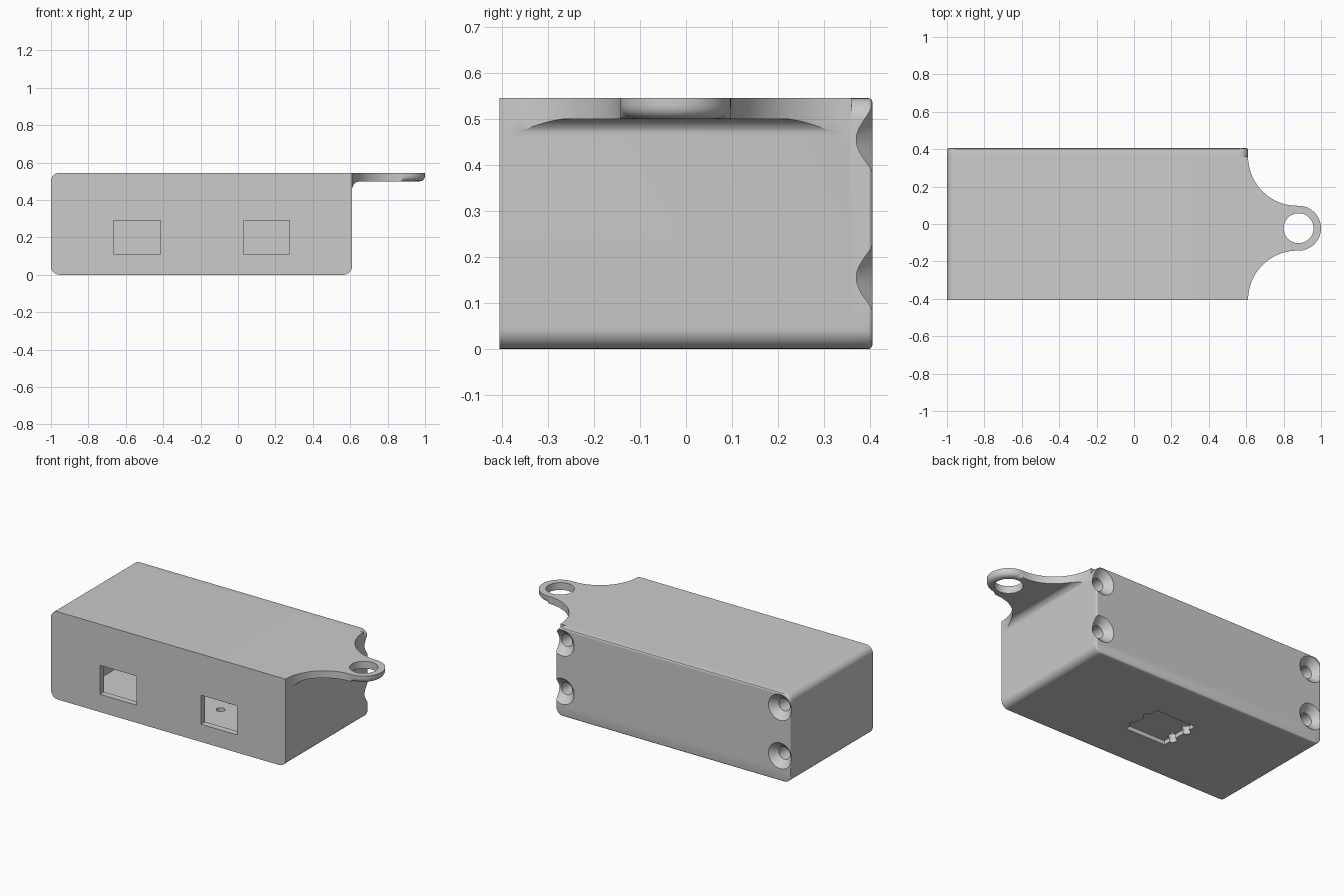
import bpy, bmesh, math
from mathutils import Matrix, Vector

cube = bpy.data.objects.get("Cube")
if cube:
    bpy.data.objects.remove(cube, do_unlink=True)

grey = bpy.data.materials.new("light grey plastic")
grey.use_nodes = True
COLOR = (0.6, 0.6, 0.6, 1)
grey.diffuse_color = COLOR
grey.node_tree.nodes["Principled BSDF"].inputs["Base Color"].default_value = COLOR

LEFT, RIGHT, HALF_Y, SEAM, TOP = -1.0, 0.61, 0.405, 0.36, 0.545
EDGE = 0.045
MID_Y = (SEAM - HALF_Y) / 2
RING_X, RING_R, HOLE_R = 0.88, 0.12, 0.08


def finish(bm, name):
    bmesh.ops.recalc_face_normals(bm, faces=bm.faces)
    mesh = bpy.data.meshes.new(name)
    bm.to_mesh(mesh)
    bm.free()
    mesh.materials.append(grey)
    ob = bpy.data.objects.new(name, mesh)
    bpy.context.collection.objects.link(ob)
    return ob


def prism(name, points, direction):
    """Extrude a closed 3D outline along a vector."""
    bm = bmesh.new()
    face = bm.faces.new([bm.verts.new(p) for p in points])
    ext = bmesh.ops.extrude_face_region(bm, geom=[face])
    moved = [g for g in ext["geom"] if isinstance(g, bmesh.types.BMVert)]
    bmesh.ops.translate(bm, verts=moved, vec=direction)
    return finish(bm, name)


def box(name, x0, x1, y0, y1, z0, z1):
    return prism(name, [(x0, y0, z0), (x1, y0, z0), (x1, y1, z0), (x0, y1, z0)],
                 (0, 0, z1 - z0))


def arc(cx, cy, r, start, end, n):
    return [(cx + r * math.cos(math.radians(start + (end - start) * i / n)),
             cy + r * math.sin(math.radians(start + (end - start) * i / n)))
            for i in range(n + 1)]


def cone(name, r1, r2, depth, matrix):
    bm = bmesh.new()
    bmesh.ops.create_cone(bm, cap_ends=True, segments=48, radius1=r1, radius2=r2,
                          depth=depth, matrix=matrix)
    return finish(bm, name)


def combine(target, tool, operation):
    """Apply a boolean and drop the tool."""
    mod = target.modifiers.new("boolean", "BOOLEAN")
    mod.object, mod.operation, mod.solver = tool, operation, "EXACT"
    bpy.context.view_layer.objects.active = target
    bpy.ops.object.modifier_apply(modifier=mod.name)
    bpy.data.objects.remove(tool, do_unlink=True)


def bevel(ob, width, segments, pick):
    bm = bmesh.new()
    bm.from_mesh(ob.data)
    bmesh.ops.bevel(bm, geom=[e for e in bm.edges if pick(e)], offset=width,
                    segments=segments, profile=0.5, affect="EDGES")
    bm.to_mesh(ob.data)
    bm.free()


def shell_block(name, y0, y1):
    """Block rounded along its four long edges."""
    corners = [(RIGHT, TOP, 0), (LEFT, TOP, 90), (LEFT, 0, 180), (RIGHT, 0, 270)]
    outline = []
    for x, z, a in corners:
        cx = x - EDGE if x > 0 else x + EDGE
        cz = z - EDGE if z > 0 else z + EDGE
        outline += arc(cx, cz, EDGE, a, a + 90, 8)
    return prism(name, [(x, y0, z) for x, z in outline], (0, y1 - y0, 0))


# Key ring lug: two concave sweeps running into a round eye
def lug_outline(z):
    r = (SEAM - HALF_Y) / 2 + HALF_Y - RING_R
    cx = RIGHT + r
    pts = [(0.5, -HALF_Y)]
    pts += arc(cx, -HALF_Y, r, 180, 90, 20)
    pts += arc(RING_X, MID_Y, RING_R, -90, 90, 32)
    pts += arc(cx, SEAM, r, 270, 180, 20)
    pts += [(0.5, SEAM)]
    return [(x, y, z) for x, y in pts]


lug = prism("lug", lug_outline(TOP - EDGE), (0, 0, EDGE))
bevel(lug, 0.028, 5, lambda e: all(v.co.z < TOP - 0.01 and v.co.x > RING_X - 0.001
                                   for v in e.verts))

# Concave fillet under the lug, trimmed to the lug outline
low = TOP - 2 * EDGE
section = [(0.5, low), (0.5, TOP - 0.01), (RIGHT + EDGE, TOP - 0.01)]
section += arc(RIGHT + EDGE, low, EDGE, 90, 180, 8)
fillet = prism("fillet", [(x, -0.5, z) for x, z in section], (0, 1, 0))
combine(fillet, prism("trim", lug_outline(0.4), (0, 0, 0.2)), "INTERSECT")

# Case body, hollow, with the lug joined on
case_body = shell_block("case_body", -HALF_Y, SEAM)
combine(case_body, fillet, "UNION")
combine(case_body, lug, "UNION")
combine(case_body, cone("eye", HOLE_R, HOLE_R, 0.3,
                        Matrix.Translation((RING_X, MID_Y, TOP))), "DIFFERENCE")
combine(case_body, box("cavity", -0.86, 0.48, -0.365, 0.4, 0.05, 0.5), "DIFFERENCE")

# Front port windows
for x0, x1 in ((-0.665, -0.415), (0.03, 0.275)):
    combine(case_body, box("window", x0, x1, -0.5, -0.3, 0.11, 0.29), "DIFFERENCE")

# Shallow recess in the base with four through holes along its sides
combine(case_body, box("recess", -0.34, -0.065, -0.145, 0.115, -0.1, 0.026), "DIFFERENCE")
for x in (-0.34, -0.065):
    for y in (-0.077, 0.04):
        combine(case_body, cone("pin_hole", 0.025, 0.025, 0.3,
                                Matrix.Translation((x, y, 0))), "DIFFERENCE")

# Back lid with softened rear rim
back_lid = shell_block("back_lid", SEAM, HALF_Y)
bevel(back_lid, 0.008, 3, lambda e: all(v.co.y > HALF_Y - 0.001 for v in e.verts))

# Countersunk screw holes through the lid into the case
turn = Matrix.Rotation(-math.pi / 2, 4, "X")
for x in (-0.93, 0.565):
    for z in (0.155, 0.455):
        at = lambda y: Matrix.Translation(Vector((x, y, z))) @ turn
        for part in (case_body, back_lid):
            combine(part, cone("screw_hole", 0.038, 0.038, 0.35, at(0.325)), "DIFFERENCE")
        combine(back_lid, cone("countersink", 0.035, 0.1, 0.065, at(0.3925)), "DIFFERENCE")

for ob in (case_body, back_lid):
    bpy.ops.object.select_all(action="DESELECT")
    ob.select_set(True)
    bpy.context.view_layer.objects.active = ob
    bpy.ops.object.shade_smooth_by_angle(angle=math.radians(30))
